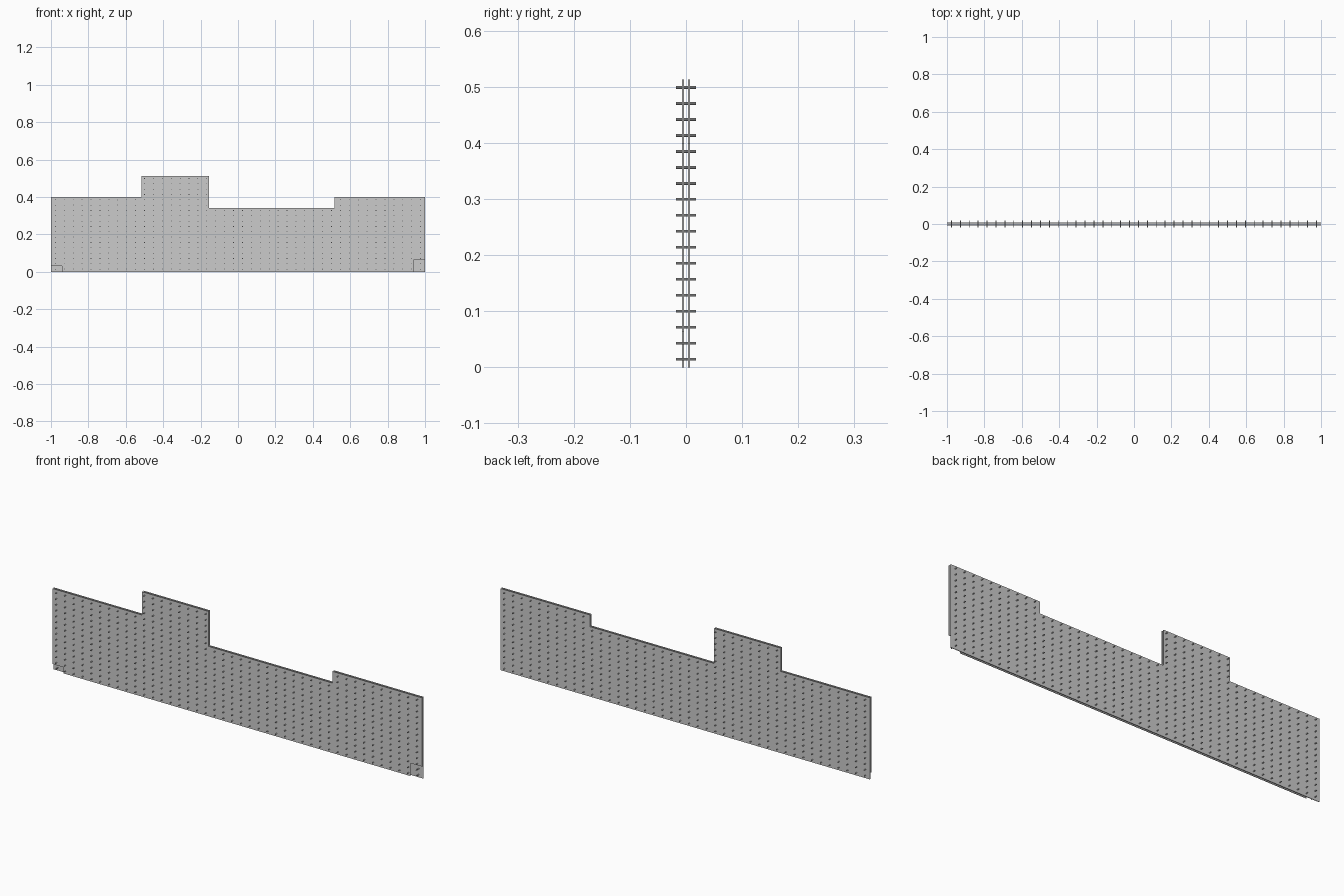
import bpy, bmesh, math
from mathutils import Matrix, Vector

if "Cube" in bpy.data.objects:
    bpy.data.objects.remove(bpy.data.objects["Cube"])

ROW, COL = 0.0285, 2 / 42
R, HALF_LEN = 0.0023, 0.0175

# stepped top outline shared by both sheets
TOP = [(1, 0.399), (0.515, 0.399), (0.515, 0.342), (-0.155, 0.342),
       (-0.155, 0.513), (-0.515, 0.513), (-0.515, 0.399), (-1, 0.399)]
BACK = [(-1, 0), (1, 0)] + TOP
FRONT = [(-1, 0.03), (-0.94, 0.03), (-0.94, 0), (0.937, 0),
         (0.937, 0.063), (1, 0.063)] + TOP


def finish(bm, name):
    bmesh.ops.recalc_face_normals(bm, faces=bm.faces)
    me = bpy.data.meshes.new(name)
    bm.to_mesh(me)
    bm.free()
    ob = bpy.data.objects.new(name, me)
    bpy.context.collection.objects.link(ob)
    return ob


def sheet(name, outline, y0, y1):
    bm = bmesh.new()
    face = bm.faces.new([bm.verts.new((x, y0, z)) for x, z in outline])
    ext = bmesh.ops.extrude_face_region(bm, geom=[face], use_keep_orig=True)
    verts = [v for v in ext["geom"] if isinstance(v, bmesh.types.BMVert)]
    bmesh.ops.translate(bm, verts=verts, vec=(0, y1 - y0, 0))
    return finish(bm, name)


def top_at(x):
    if -0.515 < x < -0.155:
        return 0.513
    return 0.342 if -0.155 <= x < 0.515 else 0.399


# two thin parallel sheets
sheet("front_sheet", FRONT, -0.0068, -0.0038)
sheet("back_sheet", BACK, 0.0038, 0.0068)

# grid of round pins passing through both sheets
bm = bmesh.new()
turn = Matrix.Rotation(math.pi / 2, 4, "X")
for i in range(42):
    x = -1 + COL * (i + 0.5)
    for j in range(18):
        z = ROW * (j + 0.5)
        if z < top_at(x):
            bmesh.ops.create_cone(bm, cap_ends=True, segments=8, radius1=R, radius2=R,
                                  depth=2 * HALF_LEN,
                                  matrix=Matrix.Translation((x, 0, z)) @ turn)
pins = finish(bm, "tie_pins")
